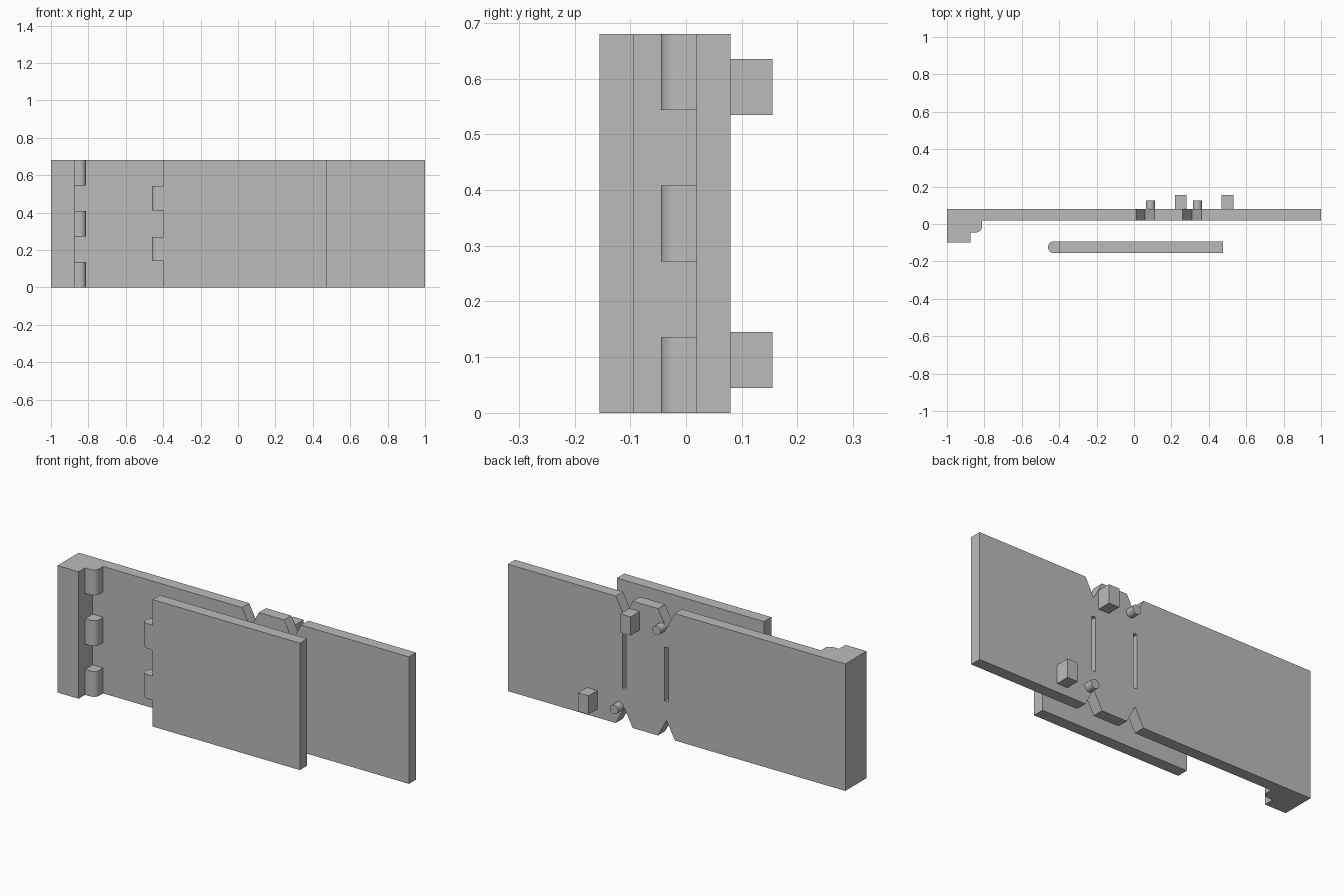
import bpy, bmesh, math
from mathutils import Vector

if "Cube" in bpy.data.objects:
    bpy.data.objects.remove(bpy.data.objects["Cube"])

H = 0.68  # overall height
gray = bpy.data.materials.new("plain_gray")
gray.diffuse_color = (0.5, 0.5, 0.5, 1)
gray.use_nodes = True
gray.node_tree.nodes["Principled BSDF"].inputs["Base Color"].default_value = gray.diffuse_color


def prism(name, pts, axis, lo, hi, smooth=False):
    """Extrude a 2D outline along 'z' (pts are x,y) or 'y' (pts are x,z)."""
    bm = bmesh.new()
    place = (lambda a, b: Vector((a, b, lo))) if axis == 'z' else (lambda a, b: Vector((a, lo, b)))
    face = bm.faces.new([bm.verts.new(place(a, b)) for a, b in pts])
    res = bmesh.ops.extrude_face_region(bm, geom=[face])
    shift = Vector((0, 0, hi - lo)) if axis == 'z' else Vector((0, hi - lo, 0))
    bmesh.ops.translate(bm, vec=shift, verts=[g for g in res["geom"] if isinstance(g, bmesh.types.BMVert)])
    bmesh.ops.recalc_face_normals(bm, faces=bm.faces)
    me = bpy.data.meshes.new(name)
    bm.to_mesh(me)
    bm.free()
    me.materials.append(gray)
    ob = bpy.data.objects.new(name, me)
    bpy.context.collection.objects.link(ob)
    if smooth:
        bpy.ops.object.select_all(action='DESELECT')
        ob.select_set(True)
        bpy.context.view_layer.objects.active = ob
        bpy.ops.object.shade_smooth_by_angle(angle=math.radians(30))
    return ob


def rect(a0, a1, b0, b1):
    return [(a0, b0), (a1, b0), (a1, b1), (a0, b1)]


def arc(cx, cy, r, start, end, n=20):
    angles = [math.radians(start + (end - start) * i / n) for i in range(n + 1)]
    return [(cx + r * math.cos(t), cy + r * math.sin(t)) for t in angles]


# Fixed leaf: long plate with a thick return at the hinge end
body = prism("fixed_leaf", [(-1, -0.1), (-0.875, -0.1), (-0.875, 0.019),
                            (1, 0.019), (1, 0.08), (-1, 0.08)], 'z', 0, H)


def cut(name, pts):
    cutter = prism(name, pts, 'y', -0.02, 0.12)
    cutter.hide_render = True
    cutter.hide_set(True)
    cutter.display_type = 'WIRE'
    mod = body.modifiers.new(name, 'BOOLEAN')
    mod.operation = 'DIFFERENCE'
    mod.solver = 'EXACT'
    mod.object = cutter


# Two fold lines: V notches at both edges with a slot between
DEPTH, HALF, EXTRA = 0.095, 0.05, 0.02
wide = HALF * (DEPTH + EXTRA) / DEPTH
for i, x in enumerate((0.06, 0.31)):
    cut(f"bottom_notch_cutter_{i}", [(x - wide, -EXTRA), (x + wide, -EXTRA), (x, DEPTH)])
    cut(f"top_notch_cutter_{i}", [(x - wide, H + EXTRA), (x + wide, H + EXTRA), (x, H - DEPTH)])
    cut(f"slot_cutter_{i}", rect(x - 0.011, x + 0.011, 0.195, 0.485))

# Hinge knuckles on the fixed leaf
r = 0.0315
knuckle = [(-0.875, 0.019), (-0.875, -0.045)] + arc(-0.844, -0.0135, r, -90, 0) + [(-0.8125, 0.019)]
for i, (z0, z1) in enumerate(((0, 0.136), (0.272, 0.408), (0.544, H))):
    prism(f"fixed_knuckle_{i}", knuckle, 'z', z0, z1, True)

# Loose leaf with two matching round knuckles
prism("loose_leaf", rect(-0.397, 0.475, -0.155, -0.093), 'z', 0, H)
tongue = [(-0.397, -0.093)] + arc(-0.429, -0.124, 0.031, 90, 270, 32) + [(-0.397, -0.155)]
for i, (z0, z1) in enumerate(((0.14, 0.27), (0.41, 0.543))):
    prism(f"loose_knuckle_{i}", tongue, 'z', z0, z1, True)

# Rear locking blocks and round pegs
for i, (bx, px, z) in enumerate(((0.25, 0.088, 0.585), (0.5, 0.339, 0.095))):
    prism(f"rear_block_{i}", rect(bx - 0.031, bx + 0.031, z - 0.05, z + 0.05), 'y', 0.08, 0.155)
    prism(f"rear_peg_{i}", arc(px, z, 0.0245, 0, 360 * 31 / 32, 31), 'y', 0.08, 0.125, True)
